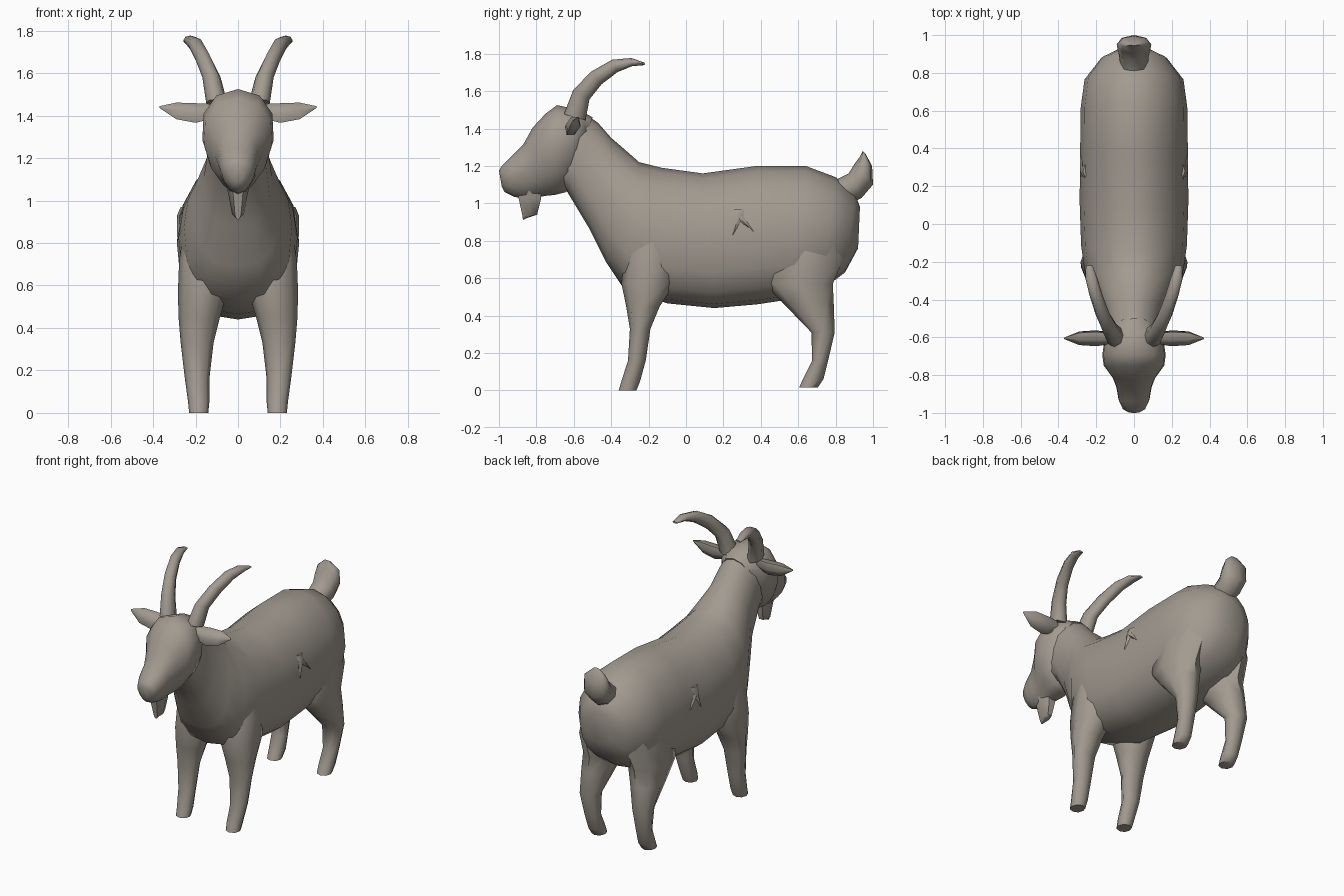
import bpy
import math
from mathutils import Vector

if "Cube" in bpy.data.objects:
    bpy.data.objects.remove(bpy.data.objects["Cube"], do_unlink=True)

coat = bpy.data.materials.new("warm grey coat")
coat.use_nodes = True
COLOR = (0.36, 0.325, 0.28, 1)
coat.diffuse_color = COLOR
coat.node_tree.nodes["Principled BSDF"].inputs["Base Color"].default_value = COLOR


def power(value, exponent):
    return math.copysign(abs(value) ** exponent, value)


def ring(centre, up, side, sides, low=1.0, high=0.95, egg=0.0):
    """Closed section; low and high shape each half, egg narrows the base."""
    points = []
    for i in range(sides):
        a = 2 * math.pi * i / sides
        p = low if math.sin(a) < 0 else high
        s, c = power(math.sin(a), p), power(math.cos(a), p)
        points.append(centre + up * s + side * c * (1 + egg * s))
    return points


def loft(name, rings):
    n = len(rings[0])
    verts = [p for r in rings for p in r]
    faces = [tuple(range(n))[::-1], tuple(range(len(verts) - n, len(verts)))]
    for k in range(len(rings) - 1):
        for i in range(n):
            a, b = k * n + i, k * n + (i + 1) % n
            faces.append((a, b, b + n, a + n))
    mesh = bpy.data.meshes.new(name)
    mesh.from_pydata(verts, [], faces)
    obj = bpy.data.objects.new(name, mesh)
    bpy.context.collection.objects.link(obj)
    mesh.materials.append(coat)
    bpy.ops.object.select_all(action="DESELECT")
    obj.select_set(True)
    bpy.context.view_layer.objects.active = obj
    # Make all faces point outward
    bpy.ops.object.mode_set(mode="EDIT")
    bpy.ops.mesh.select_all(action="SELECT")
    bpy.ops.mesh.normals_make_consistent(inside=False)
    bpy.ops.object.mode_set(mode="OBJECT")
    bpy.ops.object.shade_smooth_by_angle(angle=math.radians(60))


def profile_loft(name, stations, sides=12, **shape):
    """Stations: top y, top z, bottom y, bottom z, half width."""
    rings = []
    for ty, tz, by, bz, w in stations:
        top, bottom = Vector((0, ty, tz)), Vector((0, by, bz))
        rings.append(ring((top + bottom) / 2, (top - bottom) / 2,
                          Vector((w, 0, 0)), sides, **shape))
    loft(name, rings)


# Trunk and neck
profile_loft("body", [
    (.93, .98, .92, .76, .085), (.905, 1.05, .85, .63, .175),
    (.80, 1.14, .73, .54, .262), (.64, 1.20, .58, .49, .283),
    (.38, 1.20, .38, .46, .285), (.09, 1.16, .15, .44, .288),
    (-.13, 1.19, -.10, .465, .28), (-.25, 1.22, -.33, .54, .255),
    (-.33, 1.29, -.43, .69, .205), (-.40, 1.35, -.52, .87, .16),
    (-.47, 1.43, -.64, 1.07, .14), (-.54, 1.48, -.70, 1.12, .135)],
    16, low=0.77, high=1.03)

# Head tapering to the muzzle
profile_loft("head", [
    (-.50, 1.46, -.60, 1.15, .10), (-.57, 1.50, -.64, 1.06, .155),
    (-.69, 1.525, -.70, 1.045, .168), (-.75, 1.48, -.75, 1.04, .16),
    (-.82, 1.405, -.81, 1.03, .112), (-.87, 1.315, -.86, 1.025, .093),
    (-.94, 1.245, -.92, 1.035, .082), (-.985, 1.20, -.97, 1.06, .06),
    (-1.0, 1.175, -.985, 1.09, .03)], 12, egg=0.2)

# Beard
profile_loft("beard", [
    (-.77, 1.09, -.91, 1.09, .06), (-.765, 1.03, -.905, 1.03, .045),
    (-.79, .94, -.88, .93, .028), (-.83, .93, -.875, .91, .01)], 6)

# Upturned tail
profile_loft("tail", [
    (.79, 1.12, .88, 1.00, .07), (.87, 1.16, .94, 1.03, .082),
    (.90, 1.21, 1.0, 1.10, .092), (.93, 1.25, .995, 1.20, .08),
    (.945, 1.28, .96, 1.265, .025)], 8)

# Leg stations: height, front y, back y, inner x, outer x
FRONT_LEG = [
    (0, -.36, -.265, .14, .23), (.05, -.345, -.245, .135, .235),
    (.16, -.31, -.215, .135, .25), (.33, -.30, -.19, .115, .27),
    (.45, -.32, -.14, .085, .28), (.57, -.345, -.06, .05, .283),
    (.72, -.33, -.04, .05, .277), (.92, -.27, -.06, .05, .245)]
REAR_LEG = [
    (.015, .605, .705, .14, .23), (.06, .625, .735, .135, .235),
    (.16, .675, .76, .135, .245), (.31, .67, .795, .125, .265),
    (.46, .525, .79, .085, .277), (.57, .42, .785, .05, .283),
    (.72, .42, .85, .04, .273), (.92, .48, .82, .04, .24)]

for side_name, s in (("left", 1), ("right", -1)):
    for leg_name, stations in (("front", FRONT_LEG), ("rear", REAR_LEG)):
        loft(f"{side_name}_{leg_name}_leg", [
            ring(Vector((s * (xi + xo) / 2, (y0 + y1) / 2, z)),
                 Vector((0, (y1 - y0) / 2, 0)),
                 Vector((s * (xo - xi) / 2, 0, 0)), 8, low=0.9)
            for z, y0, y1, xi, xo in stations])

    # Swept horn: x, y, z, half width, half thickness
    horn = [(.10, -.595, 1.46, .05, .06), (.125, -.56, 1.58, .043, .05),
            (.165, -.48, 1.67, .038, .044), (.20, -.38, 1.735, .035, .036),
            (.225, -.29, 1.755, .032, .022), (.237, -.22, 1.745, .018, .006)]
    rings = []
    for i, (x, y, z, w, t) in enumerate(horn):
        a, b = horn[max(i - 1, 0)], horn[min(i + 1, len(horn) - 1)]
        along = Vector((0, b[1] - a[1], b[2] - a[2])).normalized()
        up = Vector((0, -along.z, along.y))
        rings.append(ring(Vector((s * x, y, z)), up * t,
                          Vector((s * w, 0, 0)), 8))
    loft(f"{side_name}_horn", rings)

    # Pointed ear: x, half depth, half height, centre height
    loft(f"{side_name}_ear", [
        ring(Vector((s * x, -.605, z)), Vector((0, .25 * h, h)),
             Vector((0, d, 0)), 6)
        for x, d, h, z in [(.12, .03, .04, 1.42), (.20, .042, .053, 1.412),
                           (.29, .036, .045, 1.422), (.37, .004, .005, 1.44)]])

    # Small forked tuft of hair on the flank
    for part, tip_y, tip_z in (("front", .25, .83), ("back", .36, .85)):
        loft(f"{side_name}_{part}_tuft", [
            ring(Vector((s * x, y, z)), Vector((s * .012, 0, 0)),
                 Vector((0, w, 0)), 4)
            for x, y, z, w in [(.258, .28, .97, .035), (.275, .28, .93, .025),
                               (.275, tip_y, tip_z, .003)]])
